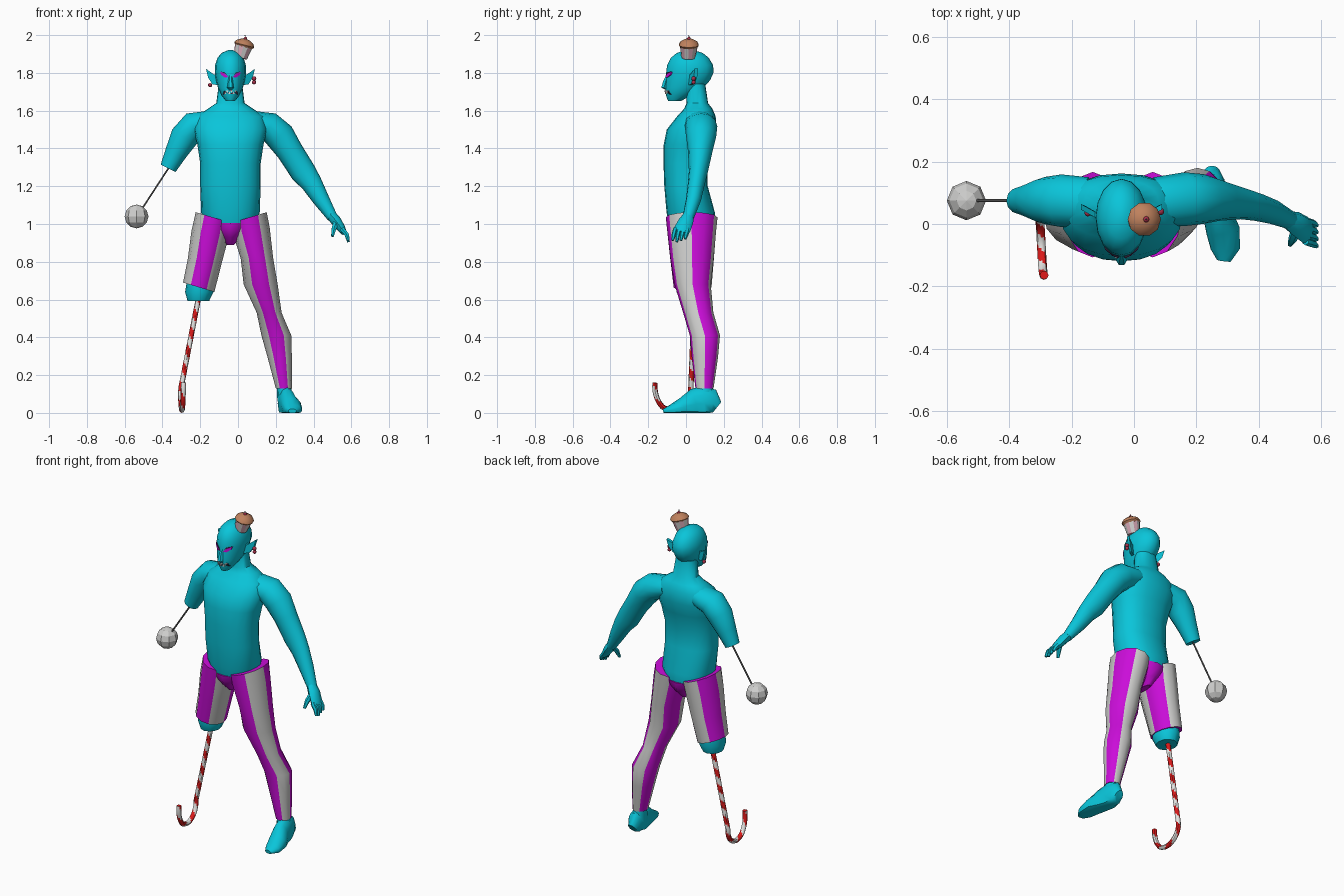
import bpy, bmesh, math
from mathutils import Vector

CX = -0.04  # body centre line


def material(name, r, g, b):
    m = bpy.data.materials.new(name)
    m.diffuse_color = (r, g, b, 1)
    return m


SKIN = material("teal_skin", 0.003, 0.56, 0.70)
MAGENTA = material("magenta_cloth", 0.60, 0.004, 0.70)
GREY = material("pale_grey", 0.62, 0.62, 0.61)
RED = material("candy_red", 0.72, 0.01, 0.01)
WHITE = material("white", 0.85, 0.85, 0.83)
TAN = material("baked_tan", 0.52, 0.22, 0.11)
PINK = material("pale_pink", 0.70, 0.40, 0.48)
STEEL = material("dark_steel", 0.16, 0.16, 0.16)
CRIMSON = material("crimson", 0.40, 0.03, 0.07)
DARK = material("dark_mouth", 0.03, 0.02, 0.05)


def finish(name, bm, mats, angle=45):
    bmesh.ops.recalc_face_normals(bm, faces=bm.faces)
    me = bpy.data.meshes.new(name)
    bm.to_mesh(me)
    bm.free()
    for m in mats:
        me.materials.append(m)
    ob = bpy.data.objects.new(name, me)
    bpy.context.collection.objects.link(ob)
    if angle:
        bpy.context.view_layer.objects.active = ob
        ob.select_set(True)
        bpy.ops.object.shade_smooth_by_angle(angle=math.radians(angle))
        ob.select_set(False)
    return ob


def loft(name, rings, mats, n=12, ref=None, power=1.0, rule=None, angle=45, floor=False):
    """Skin rings (x, y, z, ru, rv, slope); level rings, or square to the path if ref is given."""
    bm = bmesh.new()
    pts = [Vector(r[:3]) for r in rings]
    loops = []
    for i, r in enumerate(rings):
        u, v = Vector((1, 0, 0)), Vector((0, 1, 0))
        if ref:
            t = (pts[min(i + 1, len(pts) - 1)] - pts[max(i - 1, 0)]).normalized()
            u = Vector(ref)
            u = (u - t * u.dot(t)).normalized()
            v = t.cross(u)
        loop = []
        for j in range(n):
            a = 2 * math.pi * j / n
            c, s = math.cos(a), math.sin(a)
            c = math.copysign(abs(c) ** power, c)
            s = math.copysign(abs(s) ** power, s)
            p = pts[i] + u * (r[3] * c) + v * (r[4] * s)
            if len(r) > 5:
                p.z += r[5] * (p.x - pts[i].x)
            if floor:
                p.z = max(p.z, 0)
            loop.append(bm.verts.new(p))
        loops.append(loop)
    for i in range(len(loops) - 1):
        for j in range(n):
            k = (j + 1) % n
            f = bm.faces.new((loops[i][j], loops[i][k], loops[i + 1][k], loops[i + 1][j]))
            if rule:
                f.material_index = rule(i, j)
    bm.faces.new(loops[0])
    bm.faces.new(loops[-1])
    return finish(name, bm, mats, angle)


def ball(name, loc, r, mat, seg=8, rings=6, angle=45):
    bm = bmesh.new()
    bmesh.ops.create_uvsphere(bm, u_segments=seg, v_segments=rings, radius=r)
    bmesh.ops.translate(bm, verts=bm.verts, vec=loc)
    return finish(name, bm, [mat], angle)


def slab(name, points, depth, mat):
    """Polygon of (x, y, z) points thickened along y."""
    bm = bmesh.new()
    a = [bm.verts.new((x, y - depth / 2, z)) for x, y, z in points]
    b = [bm.verts.new((x, y + depth / 2, z)) for x, y, z in points]
    bm.faces.new(a)
    bm.faces.new(b)
    for i in range(len(a)):
        k = (i + 1) % len(a)
        bm.faces.new((a[i], a[k], b[k], b[i]))
    return finish(name, bm, [mat], 0)


# Torso and neck
loft("torso", [(CX, .03, 1.0, .135, .12), (CX, .025, 1.06, .155, .128), (CX, 0, 1.2, .16, .115),
               (CX, -.002, 1.32, .16, .117), (CX, .01, 1.42, .175, .128), (CX, .03, 1.5, .195, .132),
               (CX, .055, 1.57, .18, .102), (CX, .065, 1.61, .12, .075), (CX, .06, 1.64, .075, .057),
               (CX, .05, 1.74, .062, .052)], [SKIN], n=20, power=.88)

# Head: (z, centre y, half width, half depth)
HEAD = [(1.652, -.06, .025, .035), (1.68, -.04, .047, .066), (1.72, -.01, .066, .1),
        (1.76, .01, .076, .117), (1.8, .02, .083, .125), (1.84, .022, .082, .122),
        (1.88, .02, .069, .1), (1.906, .02, .046, .068), (1.92, .02, .013, .02)]
loft("head", [(CX, cy, z, rx, ry) for z, cy, rx, ry in HEAD], [SKIN], n=16)
loft("nose", [(CX, -.095, 1.795, .008, .008), (CX, -.108, 1.755, .013, .015),
              (CX, -.116, 1.722, .018, .017), (CX, -.105, 1.712, .01, .008)], [SKIN], n=6)


def face_point(dx, z):
    """Point on the front of the head."""
    for lo, hi in zip(HEAD, HEAD[1:]):
        if lo[0] <= z <= hi[0]:
            t = (z - lo[0]) / (hi[0] - lo[0])
            cy, rx, ry = [a + (b - a) * t for a, b in zip(lo[1:], hi[1:])]
            return (CX + dx, cy - ry * math.sqrt(max(0, 1 - (dx / rx) ** 2)), z)


def face_plate(name, outline, mat, depth=.009):
    slab(name, [face_point(dx, z) for dx, z in outline], depth, mat)


# Eyes, brows and ears on both sides
for s, side in ((-1, "left"), (1, "right")):
    face_plate(side + "_eye", [(s * .012, 1.778), (s * .03, 1.775), (s * .05, 1.79),
                               (s * .055, 1.806), (s * .03, 1.796)], MAGENTA)
    face_plate(side + "_brow", [(s * .01, 1.782), (s * .03, 1.797), (s * .055, 1.808),
                                (s * .03, 1.803)], DARK)
    slab(side + "_ear", [(CX + s * dx, y, z) for dx, y, z in (
        (.065, .025, 1.805), (.085, .03, 1.79), (.13, .055, 1.822), (.118, .05, 1.775),
        (.096, .035, 1.74), (.065, .02, 1.735))], .018, SKIN)

# Mouth and teeth
face_plate("mouth", [(-.04, 1.685), (-.035, 1.703), (0, 1.71), (.035, 1.703), (.04, 1.685), (0, 1.69)], DARK)
for i in range(6):
    x = -.0275 + i * .011
    up = i % 2
    face_plate("tooth", [(x - .006, 1.687 + up * .019), (x + .006, 1.687 + up * .019),
                         (x, 1.703 - up * .009)], WHITE, .0095)

# Earrings
for z, r in ((1.77, .012), (1.75, .011)):
    ball("right_earring", (.085, .04, z), r, CRIMSON)
ball("left_earring", (-.148, .035, 1.735), .011, CRIMSON)

# Cupcake hat
loft("cupcake_cup", [(.012, .012, 1.88, .036, .036), (.031, .015, 1.945, .048, .048)], [PINK, GREY],
     n=12, ref=(1, 0, 0), rule=lambda i, j: j % 2, angle=0)
loft("cupcake_top", [(.030, .015, 1.937, .046, .046), (.033, .015, 1.948, .055, .055),
                     (.037, .015, 1.964, .046, .046), (.04, .015, 1.977, .022, .022),
                     (.041, .015, 1.98, .006, .006)], [TAN], n=10, ref=(1, 0, 0))
ball("cupcake_cherry", (.039, .015, 1.98), .01, CRIMSON)
loft("cherry_stem", [(.039, .015, 1.985, .003, .003), (.037, .015, 2.0, .002, .002)], [STEEL], n=5)

# Arms
Y = (0, 1, 0)
loft("right_arm", [(.07, .07, 1.54, .08, .06), (.165, .08, 1.515, .086, .078), (.222, .08, 1.465, .08, .08),
                   (.275, .075, 1.385, .065, .07), (.345, .065, 1.275, .05, .068),
                   (.39, .055, 1.215, .045, .056), (.44, .04, 1.13, .04, .044),
                   (.5, .012, 1.035, .03, .028)], [SKIN], ref=Y)
loft("left_arm", [(-.15, .07, 1.54, .08, .06), (-.235, .075, 1.52, .084, .075),
                  (-.285, .075, 1.46, .076, .075), (-.33, .075, 1.375, .056, .058),
                  (-.37, .075, 1.295, .042, .044)], [SKIN], ref=Y)

# Hand with fingers and thumb
loft("palm", [(.49, .015, 1.05, .028, .027), (.52, 0, 1.015, .04, .028), (.548, -.018, .975, .044, .022),
              (.56, -.025, .955, .04, .016)], [SKIN], n=8, ref=Y)
for i in range(4):
    y = .01 - i * .022
    loft("finger", [(.55, y, .975, .012, .014), (.575, y - .008, .945, .012, .013),
                    (.585, y - .015, .905 + .008 * abs(i - 2), .007, .008)], [SKIN], n=6, ref=Y)
loft("thumb", [(.52, -.02, 1.01, .016, .018), (.508, -.05, .975, .014, .014),
               (.5, -.066, .935, .008, .008)], [SKIN], n=6, ref=Y)

# Ball and rod in place of the left hand
loft("arm_rod", [(-.365, .075, 1.3, .005, .005), (-.515, .075, 1.07, .005, .005)], [STEEL], n=6, ref=Y)
ball("arm_ball", (-.537, .075, 1.04), .063, GREY, 8, 6, 0)


# Striped trousers: six stripes around each leg
def stripe(i, j):
    return (j // 2) % 2


CLOTH = [MAGENTA, GREY]
loft("right_trouser_leg", [(.06, .03, 1.035, .092, .137, .3), (.068, .03, .97, .1, .13, .1),
                           (.1, .032, .82, .086, .115), (.12, .035, .68, .09, .096),
                           (.165, .065, .53, .066, .08), (.203, .1, .41, .079, .08),
                           (.22, .1, .3, .065, .07), (.243, .098, .13, .043, .048)],
     CLOTH, rule=stripe)
loft("left_trouser_leg", [(-.132, .03, 1.035, -.092, .137, -.3), (-.147, .03, .95, -.1, .128, -.1),
                          (-.172, .032, .82, -.093, .116), (-.208, .035, .665, -.083, .1, -.3)],
     CLOTH, rule=stripe)
loft("trouser_seat", [(CX, .03, .89, .02, .06), (CX, .03, .93, .055, .1),
                      (CX, .03, .97, .095, .126), (CX, .03, 1.005, .125, .13)], [MAGENTA])

# Right foot
loft("right_foot", [(.25, .165, .03, .026, .035), (.25, .14, .05, .04, .075), (.255, .09, .05, .045, .092),
                    (.265, .04, .045, .046, .082), (.285, -.02, .03, .054, .05),
                    (.293, -.08, .015, .047, .028), (.288, -.118, .01, .022, .012)],
     [SKIN], ref=(1, 0, 0), floor=True)
loft("right_ankle", [(.25, .098, .06, .042, .055), (.243, .098, .15, .036, .04)], [SKIN])

# Left stump and candy cane peg
loft("left_stump", [(-.205, .035, .7, .065, .08), (-.205, .035, .64, .075, .085),
                    (-.21, .035, .592, .057, .065)], [SKIN])
cane = []
for i in range(42):  # straight shaft
    t = i / 42
    cane.append((-.207 - .098 * t, .045 - .02 * t, .62 - .505 * t, .014, .014))
for i in range(25):  # hook curling to the front
    a = math.pi * 1.05 * i / 24
    cane.append((-.305 + .017 * i / 24, -.07 + .095 * math.cos(a), .114 - .1 * math.sin(a)
                 + .03 * max(0, i - 16) / 8, .014, .014))
loft("candy_cane_peg", cane, [RED, WHITE], n=8, ref=(1, 0, 0), rule=lambda i, j: ((i + j) // 4) % 2)
